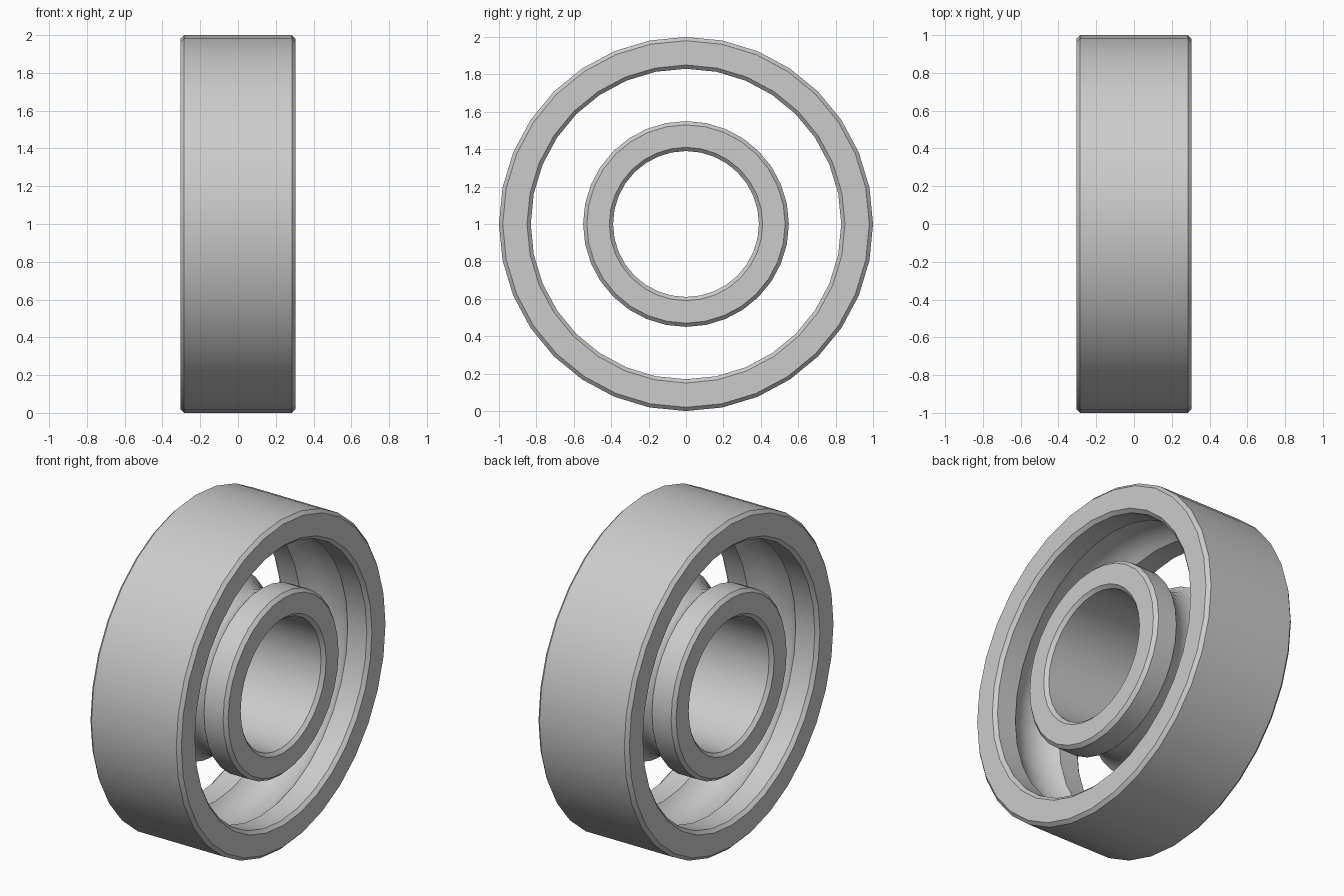
import bpy, bmesh
from math import sin, cos, asin, pi, radians, sqrt
from mathutils import Matrix

if "Cube" in bpy.data.objects:
    bpy.data.objects.remove(bpy.data.objects["Cube"], do_unlink=True)

HALF_WIDTH = 0.305
CHAMFER = 0.02
PITCH = 0.69          # radius of the circle the groove arc is centred on
GROOVE = 0.21         # radius of the groove arc
SEGMENTS = 32
ARC_STEPS = 12

steel = bpy.data.materials.new("steel grey")
steel.use_nodes = True
steel.diffuse_color = (0.6, 0.6, 0.6, 1)
steel.node_tree.nodes["Principled BSDF"].inputs["Base Color"].default_value = (0.6, 0.6, 0.6, 1)


def race_profile(plain, grooved):
    """Closed (x, radius) section: a plain wall and a wall with a ball groove."""
    side = 1 if grooved > plain else -1
    c = CHAMFER * side
    w = HALF_WIDTH
    pts = [(w, plain + c), (w - CHAMFER, plain), (CHAMFER - w, plain), (-w, plain + c),
           (-w, grooved - c), (CHAMFER - w, grooved)]
    # circular groove cut into the grooved wall
    gap = abs(PITCH - grooved)
    limit = asin(sqrt(GROOVE ** 2 - gap ** 2) / GROOVE)
    for i in range(ARC_STEPS + 1):
        a = limit * (2 * i / ARC_STEPS - 1)
        pts.append((GROOVE * sin(a), PITCH - side * GROOVE * cos(a)))
    pts += [(w - CHAMFER, grooved), (w, grooved - c)]
    return pts


def lathe(name, profile):
    """Turn a closed section around the x axis, centred at height 1."""
    bm = bmesh.new()
    rings = []
    for s in range(SEGMENTS):
        a = 2 * pi * s / SEGMENTS
        rings.append([bm.verts.new((x, r * cos(a), r * sin(a))) for x, r in profile])
    n = len(profile)
    for s in range(SEGMENTS):
        this, following = rings[s], rings[(s + 1) % SEGMENTS]
        for i in range(n):
            j = (i + 1) % n
            bm.faces.new((this[i], this[j], following[j], following[i]))
    bmesh.ops.recalc_face_normals(bm, faces=bm.faces)
    bmesh.ops.transform(bm, matrix=Matrix.Translation((0, 0, 1)), verts=bm.verts)
    mesh = bpy.data.meshes.new(name)
    bm.to_mesh(mesh)
    bm.free()
    mesh.materials.append(steel)
    obj = bpy.data.objects.new(name, mesh)
    bpy.context.collection.objects.link(obj)
    bpy.ops.object.select_all(action='DESELECT')
    obj.select_set(True)
    bpy.context.view_layer.objects.active = obj
    bpy.ops.object.shade_smooth_by_angle(angle=radians(30))


# outer ring grooved on the inside, inner ring grooved on the outside
lathe("outer_race", race_profile(1.0, 0.83))
lathe("inner_race", race_profile(0.39, 0.55))
